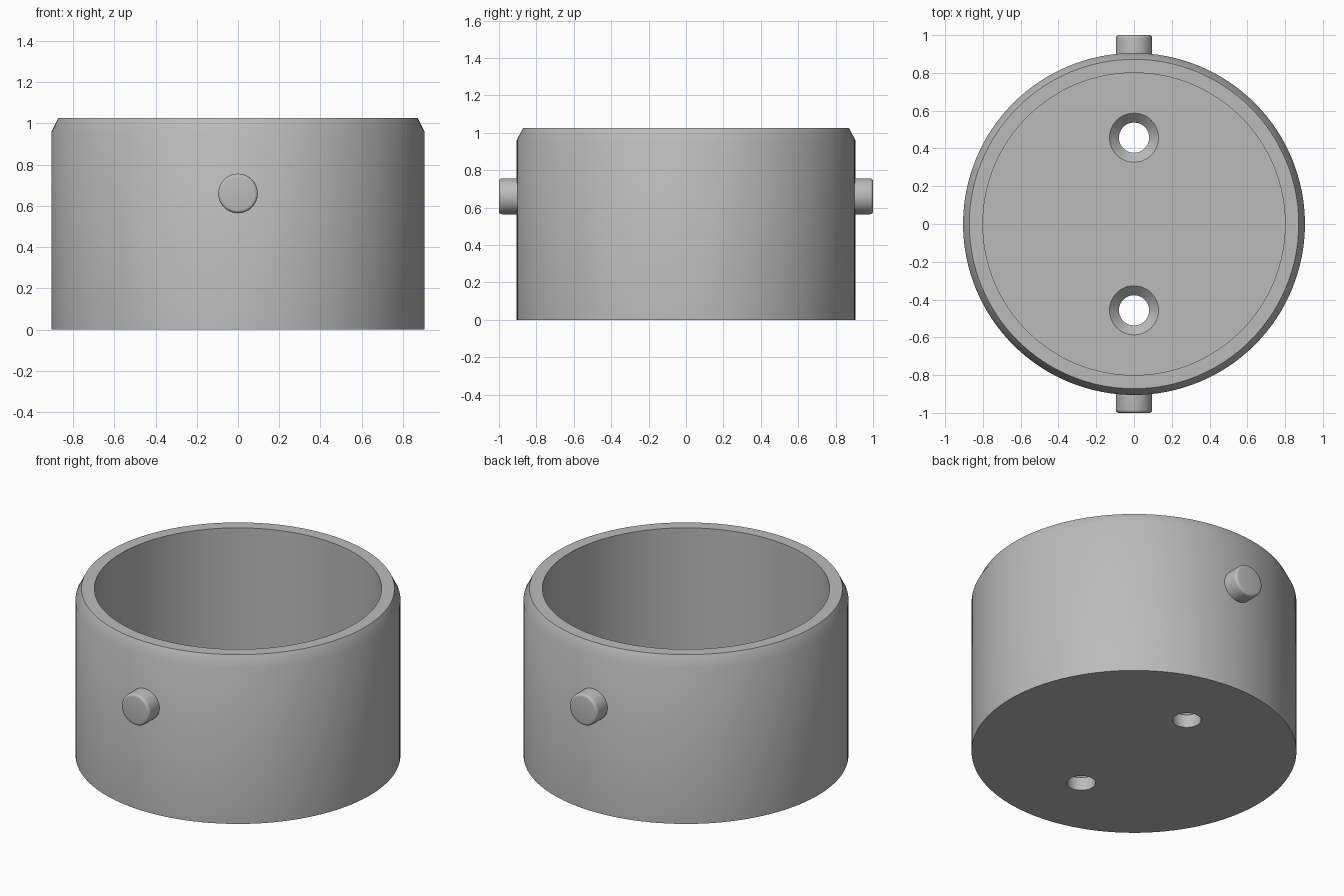
import bpy, math

if "Cube" in bpy.data.objects:
    bpy.data.objects.remove(bpy.data.objects["Cube"])

grey = bpy.data.materials.new("plain grey")
grey.diffuse_color = (0.5, 0.5, 0.5, 1)
grey.use_nodes = True
grey.node_tree.nodes["Principled BSDF"].inputs["Base Color"].default_value = grey.diffuse_color


def lathe(name, profile, n, location=(0, 0, 0), rotation=(0, 0, 0)):
    """Revolve (radius, height) points about z; zero radius becomes a pole."""
    verts, rings, faces = [], [], []
    for r, z in profile:
        count = 1 if r == 0 else n
        rings.append([len(verts) + i % count for i in range(n)])
        for i in range(count):
            a = 2 * math.pi * i / n
            verts.append((r * math.cos(a), r * math.sin(a), z))
    for a, b in zip(rings, rings[1:]):
        for i in range(n):
            j = (i + 1) % n
            loop = list(dict.fromkeys((a[i], a[j], b[j], b[i])))
            faces.append(loop)
    mesh = bpy.data.meshes.new(name)
    mesh.from_pydata(verts, [], faces)
    mesh.materials.append(grey)
    obj = bpy.data.objects.new(name, mesh)
    bpy.context.collection.objects.link(obj)
    obj.location, obj.rotation_euler = location, rotation
    return obj


def smooth(obj):
    bpy.ops.object.select_all(action='DESELECT')
    obj.select_set(True)
    bpy.context.view_layer.objects.active = obj
    bpy.ops.object.shade_smooth_by_angle(angle=math.radians(32))


# Open cup with a chamfered rim and a flat floor
FLOOR = 0.13
cup = lathe("cup", [(0, 0), (0.905, 0), (0.905, 0.96), (0.872, 1.025),
                    (0.8, 1.025), (0.8, FLOOR), (0, FLOOR)], 128)

# Countersunk screw holes through the floor
for side in (-1, 1):
    cutter = lathe("screw_hole_cutter",
                   [(0, -0.1), (0.08, -0.1), (0.08, FLOOR - 0.05),
                    (0.13, FLOOR), (0.13, FLOOR + 0.1), (0, FLOOR + 0.1)],
                   48, (0, side * 0.457, 0))
    cut = cup.modifiers.new("screw_hole", 'BOOLEAN')
    cut.operation, cut.solver, cut.object = 'DIFFERENCE', 'EXACT', cutter
    bpy.context.view_layer.objects.active = cup
    bpy.ops.object.modifier_apply(modifier=cut.name)
    bpy.data.objects.remove(cutter)
smooth(cup)

# Round side pegs with softened ends, front and back
for name, side in (("front_peg", -1), ("back_peg", 1)):
    edge = [(0.08 + 0.016 * math.cos(t), 0.984 + 0.016 * math.sin(t))
            for t in (k * math.pi / 8 for k in range(5))]
    peg = lathe(name, [(0, 0.86), (0.096, 0.86)] + edge + [(0, 1.0)], 48,
                (0, 0, 0.66), (-side * math.pi / 2, 0, 0))
    smooth(peg)
